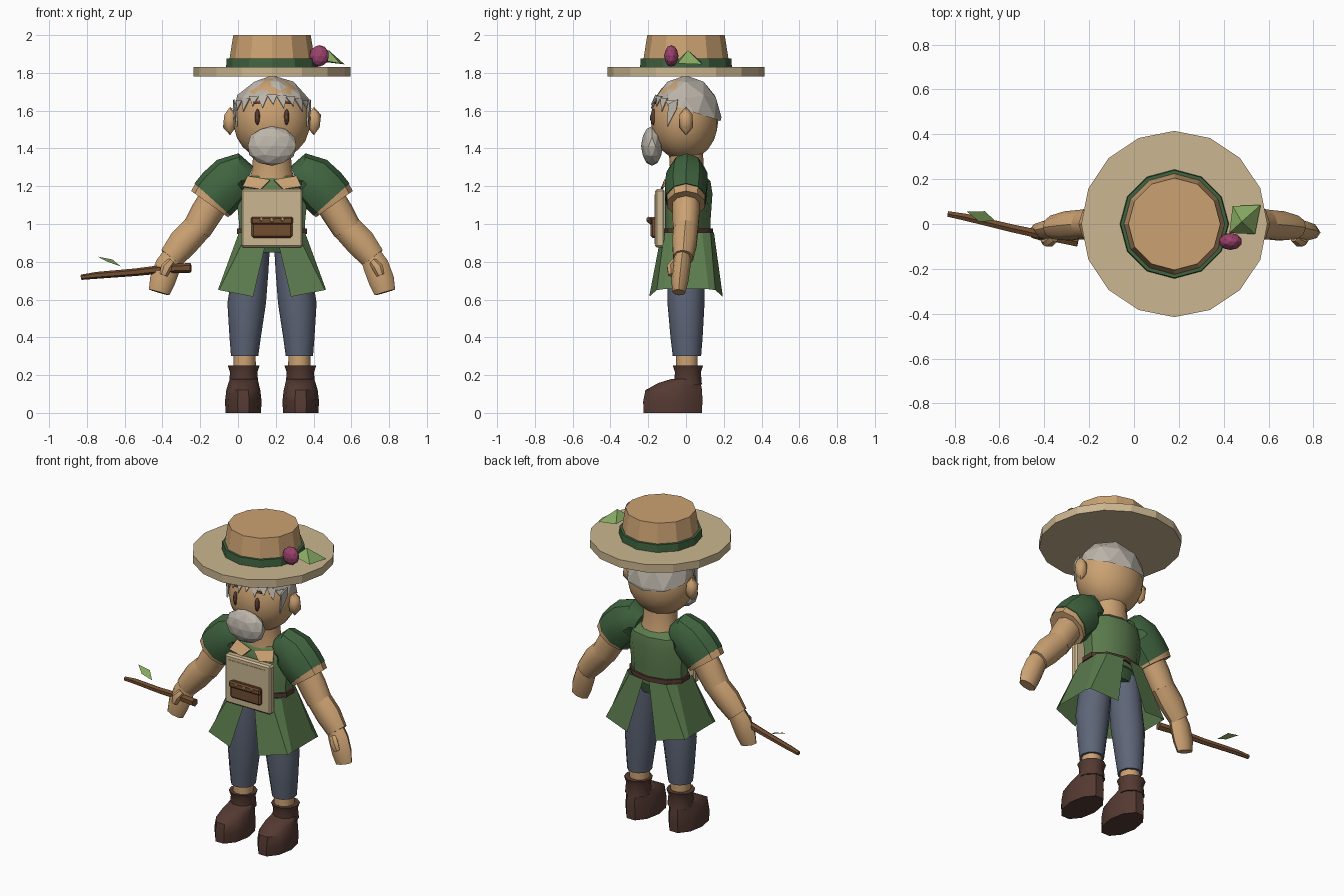
import bpy, bmesh, math
from mathutils import Vector, Matrix

CX = 0.18  # body centre line


def mat(name, r, g, b):
    m = bpy.data.materials.new(name)
    m.diffuse_color = (r, g, b, 1)
    return m


SKIN = mat("skin_tan", .60, .36, .17)
STRAW = mat("straw", .60, .47, .28)
DARKGREEN = mat("dark_green", .05, .125, .05)
GREEN = mat("green", .105, .20, .075)
LEAF = mat("leaf_green", .24, .40, .12)
DENIM = mat("denim", .11, .13, .185)
BOOT = mat("dark_brown", .09, .042, .032)
WOOD = mat("wood_brown", .17, .075, .03)
GREY = mat("grey_hair", .50, .46, .40)
BERRY = mat("berry", .33, .055, .15)


def finish(name, bm, m, smooth=40, recalc=True):
    if recalc:
        bmesh.ops.recalc_face_normals(bm, faces=bm.faces)
    me = bpy.data.meshes.new(name)
    bm.to_mesh(me)
    bm.free()
    me.materials.append(m)
    if smooth:
        me.shade_smooth()
        me.set_sharp_from_angle(angle=math.radians(smooth))
    ob = bpy.data.objects.new(name, me)
    bpy.context.collection.objects.link(ob)
    return ob


def loft(name, rings, m, n=12, smooth=40, flat=True, phase=0):
    """Skin elliptical rings (x, y, z, rx, ry); flat rings are level, others follow the path."""
    bm = bmesh.new()
    loops = []
    pts = [Vector(r[:3]) for r in rings]
    for i, r in enumerate(rings):
        t = Vector((0, 0, 1)) if flat else (pts[min(i + 1, len(pts) - 1)] - pts[max(i - 1, 0)]).normalized()
        u = Vector((0, 1, 0)).cross(t).normalized()
        v = t.cross(u)
        loops.append([])
        for k in range(n):
            a = math.tau * (k + phase) / n
            p = pts[i] + u * math.cos(a) * r[3] + v * math.sin(a) * r[4]
            loops[-1].append(bm.verts.new((p.x + CX, p.y, p.z)))
    for a, b in zip(loops, loops[1:]):
        for k in range(n):
            bm.faces.new((a[k], a[(k + 1) % n], b[(k + 1) % n], b[k]))
    bm.faces.new(loops[0])
    bm.faces.new(loops[-1])
    return finish(name, bm, m, smooth)


def ball(name, c, r, m, sub=2, smooth=0, cut=None):
    bm = bmesh.new()
    bmesh.ops.create_icosphere(bm, subdivisions=sub, radius=1)
    bmesh.ops.transform(bm, verts=bm.verts, matrix=Matrix.Translation((c[0] + CX, c[1], c[2])) @ Matrix.Diagonal((*r, 1)))
    if cut:
        bmesh.ops.bisect_plane(bm, geom=bm.verts[:] + bm.edges[:] + bm.faces[:],
                               plane_co=cut[0], plane_no=cut[1], clear_inner=True)
    return finish(name, bm, m, smooth, recalc=False)


def box(name, c, size, m, bevel=0):
    bm = bmesh.new()
    bmesh.ops.create_cube(bm, size=1)
    bmesh.ops.transform(bm, verts=bm.verts, matrix=Matrix.Translation((c[0] + CX, c[1], c[2])) @ Matrix.Diagonal((*size, 1)))
    if bevel:
        bmesh.ops.bevel(bm, geom=bm.edges[:], offset=bevel, segments=1, affect='EDGES')
    return finish(name, bm, m, 0)


def plate(name, polys, m, flip=False, thick=0):
    """Flat panels from corner points."""
    bm = bmesh.new()
    for p in polys:
        vs = [bm.verts.new((x + CX, y, z)) for x, y, z in p]
        bm.faces.new(vs[::-1] if flip else vs)
    bmesh.ops.remove_doubles(bm, verts=bm.verts, dist=1e-4)
    ob = finish(name, bm, m, 0, recalc=False)
    if thick:
        mod = ob.modifiers.new("thickness", 'SOLIDIFY')
        mod.thickness = thick
    return ob


# Hat
loft("hat_brim", [(0, 0, 1.78, .415, .415), (0, 0, 1.83, .415, .415)], STRAW, 16, 0)
loft("hat_band", [(0, 0, 1.83, .243, .243), (0, 0, 1.877, .24, .24)], DARKGREEN, 12, 0)
loft("hat_crown", [(0, 0, 1.83, .232, .232), (0, 0, 2.0, .205, .205)], SKIN, 12, 0)
ball("hat_berry", (.25, -.078, 1.89), (.053, .038, .057), BERRY, 2)
base = [(.245, -.04, 1.87), (.36, -.045, 1.85), (.385, .085, 1.845), (.26, .08, 1.86)]
plate("hat_leaf", [(base[i], base[(i + 1) % 4], (.3, .01, 1.92)) for i in range(4)] + [base[::-1]], LEAF)

# Head, hair and face
ball("head", (0, -.008, 1.555), (.207, .18, .222), SKIN, 3, 60)
ball("hair", (0, -.002, 1.565), (.217, .19, .222), GREY, 2, 0, ((CX, 0, 1.605), (0, .33, 1)))
for i in range(-4, 5):  # ragged fringe
    a = i * .27
    drop = .05 if i % 2 else .032

    def rim(t, z, k=1.0):
        q = math.sqrt(max(0, 1 - ((z - 1.565) / .222) ** 2)) * k
        return (.217 * q * math.sin(t), -.002 - .19 * q * math.cos(t), z)
    zt = 1.605 + .06 * math.cos(a)
    plate("fringe_lock", [(rim(a - .15, zt + .02, 1.01), rim(a + .03, zt - drop, 1.02), rim(a + .15, zt + .02, 1.01))], GREY, thick=.006)
ball("beard", (0, -.18, 1.413), (.135, .058, .105), GREY, 2)
loft("neck", [(0, .01, 1.22, .125, .10), (0, .005, 1.29, .105, .09), (0, 0, 1.37, .10, .09)], SKIN, 12)

# Torso, collar, belt and hips
loft("tunic", [(0, .01, .92, .185, .12), (0, .01, 1.02, .185, .12), (0, .015, 1.16, .20, .125),
               (0, .015, 1.225, .185, .115), (0, .01, 1.255, .125, .09)], GREEN, 10, 30, phase=.5)
loft("belt", [(0, .01, .948, .196, .132), (0, .01, .975, .196, .132)], BOOT, 10, 30, phase=.5)
loft("hips", [(0, .005, .85, .15, .10), (0, .008, .94, .18, .115)], DARKGREEN, 10, 30)

# Bib pocket and pouch
box("bib", (0, -.138, 1.03), (.325, .05, .31), STRAW, .01)
box("bib_panel", (0, -.16, 1.025), (.26, .012, .26), STRAW)
box("pouch", (0, -.172, .982), (.215, .03, .11), WOOD, .01)
box("pouch_flap", (0, -.188, 1.018), (.222, .02, .04), WOOD, .008)
for i in (-1, 0, 1):
    ball("pouch_stud", (i * .056, -.2, 1.02 + .006 * abs(i)), (.012, .01, .014), SKIN, 1)

for s in (-1, 1):
    mir = s < 0
    # Ears, eyes, brows, sideburns
    ball("ear", (s * .222, 0, 1.545), (.042, .042, .075), SKIN, 1, 45)
    ball("eye", (s * .077, -.172, 1.566), (.014, .016, .043), BOOT, 2, 60)
    ball("iris", (s * .077, -.184, 1.562), (.007, .007, .022), WOOD, 1, 60)
    plate("brow", [((s * .055, -.172, 1.636), (s * .10, -.162, 1.636), (s * .10, -.158, 1.648), (s * .06, -.168, 1.65))],
          BOOT, mir, .008)
    plate("sideburn", [((s * .197, -.095, 1.635), (s * .19, -.10, 1.515), (s * .208, -.05, 1.61), (s * .205, -.045, 1.66))],
          GREY, mir, .009)
    # Collar flaps
    plate("collar_flap", [((s * .01, -.115, 1.235), (s * .06, -.135, 1.185), (s * .155, -.125, 1.20),
                           (s * .13, -.08, 1.255))], SKIN, mir, .009)
    # Puffed sleeve with cuff
    loft("sleeve", [(s * .12, .005, 1.25, .06, .08), (s * .165, .005, 1.265, .11, .10), (s * .21, .005, 1.24, .128, .115),
                    (s * .27, 0, 1.18, .132, .118), (s * .315, 0, 1.13, .128, .11)], DARKGREEN, 10, 35, False)
    loft("cuff", [(s * .305, 0, 1.14, .125, .108), (s * .33, 0, 1.105, .12, .102)], SKIN, 10, 35, False)
    # Arm, hand and thumb
    loft("upper_arm", [(s * .29, 0, 1.15, .085, .075), (s * .35, 0, 1.055, .084, .075), (s * .40, -.003, .97, .078, .07)],
         SKIN, 10, 40, False)
    loft("forearm", [(s * .39, 0, .985, .076, .068), (s * .47, -.008, .90, .08, .068), (s * .535, -.015, .82, .066, .055)],
         SKIN, 10, 40, False)
    loft("hand", [(s * .525, -.018, .83, .058, .045), (s * .55, -.024, .78, .068, .048), (s * .58, -.033, .70, .068, .046),
                  (s * .598, -.038, .638, .056, .034)], SKIN, 8, 50, False)
    loft("thumb", [(s * .535, -.06, .80, .022, .02), (s * .56, -.082, .77, .03, .022), (s * .575, -.078, .73, .022, .018)],
         SKIN, 6, 50, False)
    # Flared skirt, open at the front and back slits
    top = [(.02, -.13, .955), (.13, -.115, .955), (.175, -.07, .955), (.175, .085, .955), (.13, .13, .955), (.02, .148, .955)]
    low = [(.10, -.195, .615), (.28, -.155, .65), (.285, -.12, .655), (.285, .12, .655), (.28, .155, .65), (.10, .195, .615)]
    m = lambda p: (s * p[0], p[1], p[2])
    plate("skirt_half", [(m(low[i]), m(low[i + 1]), m(top[i + 1]), m(top[i])) for i in range(5)], GREEN, mir)
    # Trouser leg and ankle
    loft("trouser_leg", [(s * .145, .005, .30, .072, .075), (s * .142, .003, .40, .083, .085), (s * .134, 0, .58, .102, .098),
                         (s * .115, 0, .75, .096, .10), (s * .10, .003, .90, .09, .10)], DENIM, 12)
    loft("ankle", [(s * .145, .005, .22, .06, .06), (s * .145, .005, .32, .058, .06)], SKIN, 10)
    # Boot
    loft("boot_shaft", [(s * .15, .01, .15, .078, .078), (s * .15, .01, .215, .072, .072), (s * .15, .01, .25, .084, .084)],
         BOOT, 10)
    loft("boot_foot", [(s * .152, -.07, 0, .093, .162), (s * .152, -.07, .06, .097, .165), (s * .152, -.065, .12, .09, .158),
                       (s * .151, -.035, .158, .08, .118), (s * .15, 0, .18, .074, .08)], BOOT, 10, 40)

# Walking stick with one leaf
loft("stick", [(-1.01, .045, .718, .014, .014), (-.93, .03, .728, .018, .018), (-.72, -.02, .745, .02, .02),
               (-.56, -.055, .763, .023, .022), (-.43, -.08, .768, .026, .024)], WOOD, 6, 0, False)
plate("stick_leaf", [((-.925, .055, .828), (-.87, .01, .80), (-.80, .015, .775), (-.845, .057, .812))], LEAF)
